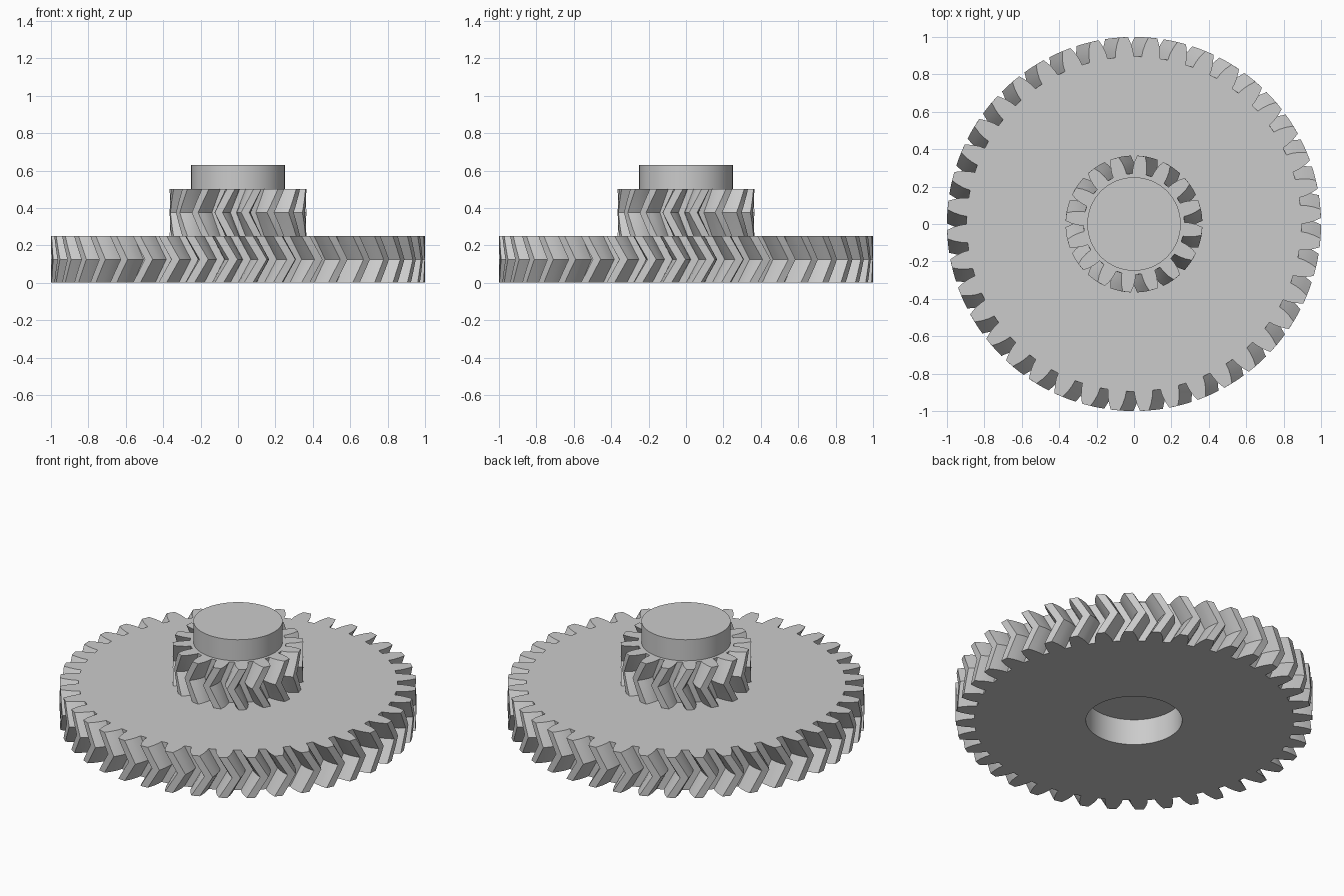
import bpy, bmesh, math

if "Cube" in bpy.data.objects:
    bpy.data.objects.remove(bpy.data.objects["Cube"], do_unlink=True)

GREY = (0.6, 0.6, 0.6, 1.0)
grey = bpy.data.materials.new("light_grey_plastic")
grey.use_nodes = True
grey.diffuse_color = GREY
grey.node_tree.nodes["Principled BSDF"].inputs["Base Color"].default_value = GREY

# One tooth side: (half width as a share of the pitch, share of tooth height)
FLANK = [(0.35, 0.0), (0.32, 0.3), (0.25, 0.65), (0.15, 1.0)]
TOOTH = [(-w, h) for w, h in FLANK] + [(w, h) for w, h in reversed(FLANK)]
SLICES = 4  # per half of the herringbone


def finish(obj):
    """Give the part its colour and smooth shading with sharp edges."""
    obj.data.materials.clear()
    obj.data.materials.append(grey)
    bpy.ops.object.select_all(action='DESELECT')
    obj.select_set(True)
    bpy.context.view_layer.objects.active = obj
    bpy.ops.object.shade_smooth_by_angle(angle=math.radians(20))


def cylinder(name, radius, z0, z1):
    bpy.ops.mesh.primitive_cylinder_add(vertices=64, radius=radius, depth=z1 - z0,
                                        location=(0, 0, (z0 + z1) / 2))
    obj = bpy.context.object
    obj.name = name
    return obj


def herringbone_gear(name, teeth, root, tip, z0, z1, phase, twist):
    """Gear whose tooth outline turns by twist up to mid height and back."""
    bm = bmesh.new()
    pitch = math.tau / teeth
    rings = []
    for s in range(2 * SLICES + 1):
        t = s / (2 * SLICES)
        turn = math.radians(phase + twist * (1 - abs(2 * t - 1)))
        ring = []
        for k in range(teeth):
            for w, h in TOOTH:
                a = (k + w) * pitch + turn
                r = root + (tip - root) * h
                ring.append(bm.verts.new((r * math.cos(a), r * math.sin(a),
                                          z0 + (z1 - z0) * t)))
        rings.append(ring)
    count = len(rings[0])
    for low, high in zip(rings, rings[1:]):
        for i in range(count):
            j = (i + 1) % count
            bm.faces.new((low[i], low[j], high[j], high[i]))
    bm.faces.new(rings[0][::-1])
    bm.faces.new(rings[-1])
    mesh = bpy.data.meshes.new(name)
    bm.to_mesh(mesh)
    bm.free()
    obj = bpy.data.objects.new(name, mesh)
    bpy.context.collection.objects.link(obj)
    return obj


# Large gear with a round recess in its underside
large_gear = herringbone_gear("large_gear", 40, 0.895, 1.0, 0, 0.25, -5.8, 4.3)
cutter = cylinder("recess_cutter", 0.27, -0.1, 0.16)
cutter.hide_render = True
bpy.context.view_layer.objects.active = large_gear
cut = large_gear.modifiers.new("recess", 'BOOLEAN')
cut.operation = 'DIFFERENCE'
cut.solver = 'EXACT'
cut.object = cutter
bpy.ops.object.modifier_apply(modifier=cut.name)
bpy.data.objects.remove(cutter, do_unlink=True)
finish(large_gear)

# Small gear on top, turned the other way
small_gear = herringbone_gear("small_gear", 16, 0.27, 0.366, 0.25, 0.5, -6, -10.5)
finish(small_gear)

# Plain round boss
boss = cylinder("top_boss", 0.25, 0.5, 0.63)
finish(boss)
